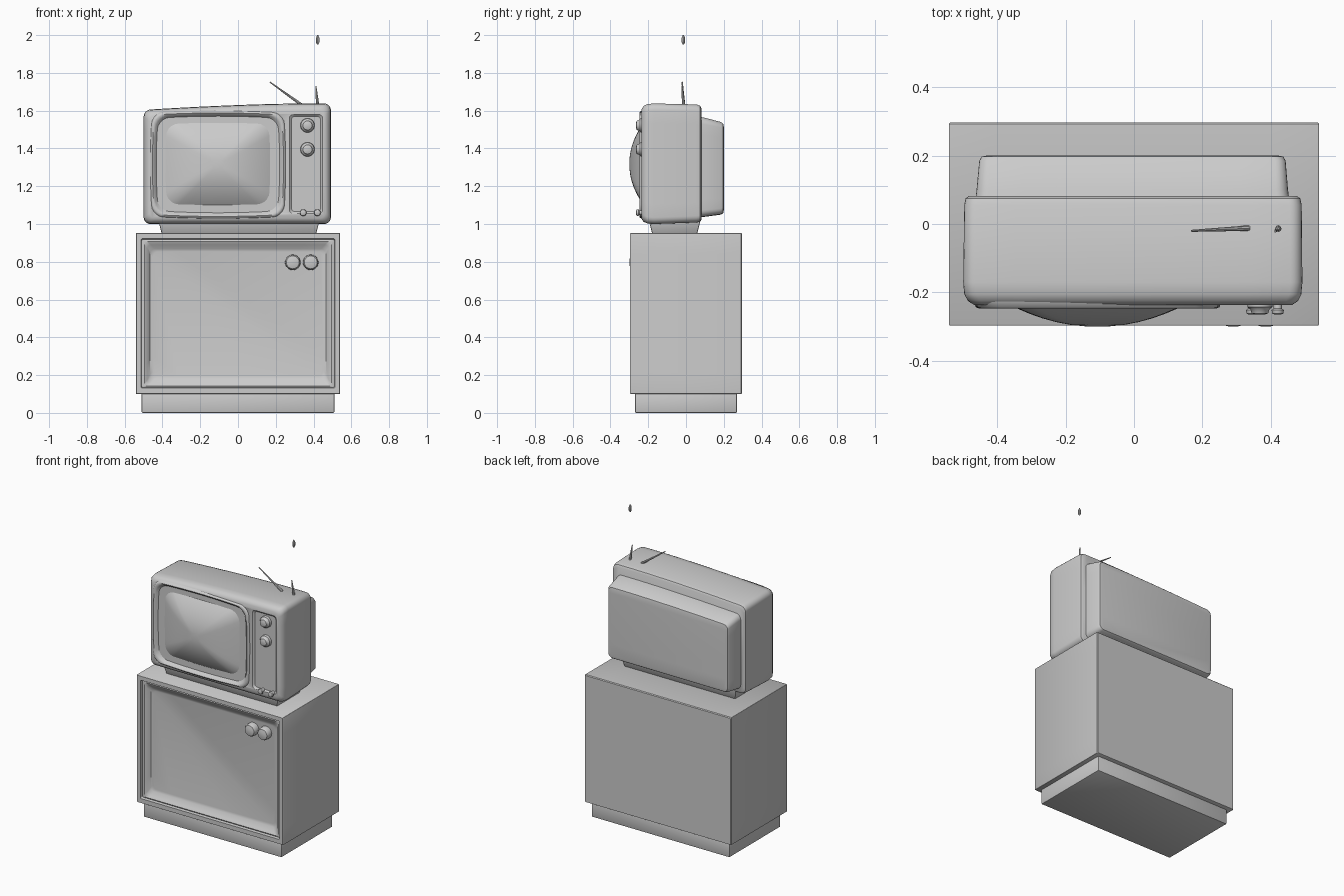
import bpy
import bmesh
import math
from mathutils import Vector

cube = bpy.data.objects.get("Cube")
if cube:
    bpy.data.objects.remove(cube, do_unlink=True)

grey = bpy.data.materials.new("plain grey")
grey.use_nodes = True
GREY = (0.6, 0.6, 0.6, 1)
grey.diffuse_color = GREY
grey.node_tree.nodes["Principled BSDF"].inputs["Base Color"].default_value = GREY


def finish(name, bm, angle=35):
    bmesh.ops.recalc_face_normals(bm, faces=bm.faces)
    mesh = bpy.data.meshes.new(name)
    bm.to_mesh(mesh)
    bm.free()
    mesh.materials.append(grey)
    ob = bpy.data.objects.new(name, mesh)
    bpy.context.collection.objects.link(ob)
    bpy.ops.object.select_all(action="DESELECT")
    bpy.context.view_layer.objects.active = ob
    ob.select_set(True)
    bpy.ops.object.shade_smooth_by_angle(angle=math.radians(angle))
    return ob


def rounded_rect(x0, x1, z0, z1, r, bow=0, arc=5, cuts=8):
    """Outline points; bow swells the sides like a picture tube."""
    corners = ((x1 - r, z1 - r), (x0 + r, z1 - r), (x0 + r, z0 + r), (x1 - r, z0 + r))
    pts = []
    for i, (cx, cz) in enumerate(corners):
        for j in range(arc + 1):
            a = math.pi / 2 * (i + j / arc)
            pts.append(Vector((cx + r * math.cos(a), cz + r * math.sin(a))))
        nx, nz = corners[(i + 1) % 4]
        a = math.pi / 2 * (i + 1)
        off = Vector((math.cos(a), math.sin(a))) * r
        for j in range(1, cuts):
            pts.append(Vector((cx, cz)).lerp(Vector((nx, nz)), j / cuts) + off)
    mx, mz, hx, hz = (x0 + x1) / 2, (z0 + z1) / 2, (x1 - x0) / 2, (z1 - z0) / 2
    for p in pts:
        u, v = (p.x - mx) / hx, (p.y - mz) / hz
        p.x += bow * u * (1 - v * v)
        p.y += bow * v * (1 - u * u)
    return pts


def loft(name, sections, shape=None, bow=0, angle=35):
    """Skin (y, x0, x1, z0, z1, corner radius) outlines along y."""
    bm = bmesh.new()
    rings = []
    for y, x0, x1, z0, z1, r in sections:
        rings.append([bm.verts.new((p.x, y, p.y)) for p in rounded_rect(x0, x1, z0, z1, r, bow)])
    for a, b in zip(rings, rings[1:]):
        for i in range(len(a)):
            k = (i + 1) % len(a)
            bm.faces.new((a[i], a[k], b[k], b[i]))
    bm.faces.new(rings[0])
    bm.faces.new(rings[-1])
    if shape:
        for v in bm.verts:
            shape(v.co)
    return finish(name, bm, angle)


def tapered_block(name, x, y, z, z0, z1, taper=0, bevel=0.006):
    """Box spanning the x and y ranges, its foot drawn in by taper."""
    bm = bmesh.new()
    bmesh.ops.create_cube(bm, size=1)
    for v in bm.verts:
        t = taper if v.co.z < 0 else 0
        v.co = (x + v.co.x * 2 * (y[0] - t), z + v.co.y * 2 * (y[1] - t), z0 if v.co.z < 0 else z1)
    bmesh.ops.bevel(bm, geom=bm.edges[:], offset=bevel, segments=2, profile=0.5, affect="EDGES")
    return finish(name, bm)


def turned(name, profile, start, direction, sides=24):
    """Revolve (distance, radius) pairs about an axis."""
    bm = bmesh.new()
    turn = Vector((0, 0, 1)).rotation_difference(Vector(direction)).to_matrix()
    rings = []
    for d, r in profile:
        rings.append([bm.verts.new(Vector(start) + turn @ Vector(
            (r * math.cos(math.tau * i / sides), r * math.sin(math.tau * i / sides), d)))
            for i in range(sides)])
    for a, b in zip(rings, rings[1:]):
        for i in range(sides):
            k = (i + 1) % sides
            bm.faces.new((a[i], a[k], b[k], b[i]))
    bm.faces.new(rings[0])
    bm.faces.new(rings[-1])
    return finish(name, bm)


# Floor cabinet: plinth, and case with stepped frame around a sunken panel
tapered_block("plinth", 0, (0.51, 0.27), 0, 0, 0.11)
loft("cabinet", [
    (0.297, -0.537, 0.537, 0.103, 0.947, 0.004),
    (0.292, -0.541, 0.541, 0.1, 0.952, 0.004),
    (-0.292, -0.541, 0.541, 0.1, 0.952, 0.004),
    (-0.297, -0.538, 0.538, 0.103, 0.949, 0.004),
    (-0.297, -0.513, 0.513, 0.132, 0.922, 0.006),
    (-0.278, -0.51, 0.51, 0.135, 0.919, 0.008),
    (-0.282, -0.495, 0.495, 0.142, 0.908, 0.015),
    (-0.274, -0.48, 0.48, 0.155, 0.89, 0.02),
    (-0.255, -0.465, 0.465, 0.18, 0.868, 0.025),
    (-0.252, -0.45, 0.45, 0.195, 0.855, 0.03)])
for i, x in enumerate((0.29, 0.385)):
    turned(f"cabinet_knob_{i + 1}", [(0, 0.041), (0.035, 0.04), (0.044, 0.034), (0.049, 0.015)],
           (x, -0.25, 0.797), (0, -1, 0))

# Upper set: foot, case with crowned top, and stepped back
tapered_block("set_foot", 0.005, (0.43, 0.14), -0.06, 0.945, 1.03, taper=0.022)


def crown(co):
    """Let the top fall away towards the right-hand end."""
    t = max(0, min(1, (co.z - 1.0) / 0.63))
    u = max(0, (0.35 - co.x) / 0.85)
    co.z -= 0.034 * t * u ** 1.6


case = loft("set_case", [
    (0.082, -0.482, 0.475, 1.025, 1.613, 0.035),
    (0.075, -0.492, 0.486, 1.012, 1.626, 0.035),
    (0.055, -0.496, 0.49, 1.008, 1.633, 0.035),
    (-0.17, -0.499, 0.492, 1.0, 1.638, 0.035),
    (-0.205, -0.496, 0.489, 1.003, 1.635, 0.035),
    (-0.225, -0.485, 0.479, 1.013, 1.624, 0.035),
    (-0.236, -0.468, 0.463, 1.03, 1.606, 0.035)], crown)
loft("set_back", [
    (0.06, -0.465, 0.455, 1.035, 1.57, 0.035),
    (0.1, -0.46, 0.45, 1.04, 1.562, 0.035),
    (0.185, -0.452, 0.443, 1.052, 1.54, 0.03),
    (0.197, -0.445, 0.436, 1.06, 1.53, 0.03),
    (0.2, -0.43, 0.42, 1.075, 1.515, 0.03)], crown)


def cut(name, sections, bow=0):
    cutter = loft(name, sections, bow=bow)
    cutter.hide_render = True
    cutter.hide_viewport = True
    mod = case.modifiers.new(name, "BOOLEAN")
    mod.operation = "DIFFERENCE"
    mod.solver = "EXACT"
    mod.object = cutter


# Screen opening and shallow control bay
cut("screen_cutter", [(-0.27, -0.45, 0.236, 1.045, 1.585, 0.06),
                      (-0.236, -0.436, 0.222, 1.058, 1.572, 0.06),
                      (-0.205, -0.405, 0.195, 1.082, 1.552, 0.06)], bow=0.012)
cut("control_cutter", [(-0.27, 0.268, 0.452, 1.05, 1.585, 0.02),
                       (-0.236, 0.272, 0.448, 1.055, 1.58, 0.02),
                       (-0.226, 0.282, 0.438, 1.065, 1.57, 0.02)])

# Raised bezel lip around the screen
bezel = loft("screen_bezel", [
    (-0.225, -0.458, 0.246, 1.035, 1.592, 0.06),
    (-0.243, -0.452, 0.24, 1.042, 1.586, 0.06),
    (-0.247, -0.443, 0.231, 1.05, 1.578, 0.06),
    (-0.24, -0.432, 0.22, 1.06, 1.568, 0.06),
    (-0.208, -0.412, 0.2, 1.08, 1.552, 0.06)], bow=0.01, angle=50)

# Domed picture tube
dome = []
for i in range(11):
    s = math.cos(math.pi / 2 * i / 10.6)
    dome.append((-0.205 - 0.095 * (1 - s * s), -0.107 - 0.305 * s, -0.107 + 0.305 * s,
                 1.318 - 0.238 * s, 1.318 + 0.238 * s, 0.07 * s))
loft("picture_tube", dome, bow=0.006, angle=60)

# Channel and volume dials, then small lower knobs
for i, z in enumerate((1.522, 1.395)):
    turned(f"dial_{i + 1}", [(0, 0.038), (0.018, 0.036), (0.024, 0.028), (0.036, 0.024), (0.04, 0.012)],
           (0.368, -0.225, z), (0, -1, 0))
for i, x in enumerate((0.345, 0.42)):
    turned(f"small_knob_{i + 1}", [(0, 0.012), (0.025, 0.012), (0.03, 0.018), (0.04, 0.016), (0.043, 0.008)],
           (x, -0.222, 1.06), (0, -1, 0), 16)


# Aerial pieces: leaning rod, upright stub and separate tip
def rod(name, a, b, r0, r1):
    d = Vector(b) - Vector(a)
    turned(name, [(0, r0), (d.length, r1)], a, d.normalized(), 8)


rod("aerial_rod", (0.335, -0.012, 1.632), (0.168, -0.02, 1.752), 0.008, 0.003)
rod("aerial_stub", (0.422, -0.012, 1.625), (0.412, -0.022, 1.73), 0.009, 0.003)
turned("aerial_tip", [(0, 0.003), (0.012, 0.009), (0.035, 0.009), (0.05, 0.003)],
       (0.422, -0.014, 1.95), (0, 0, 1), 8)
